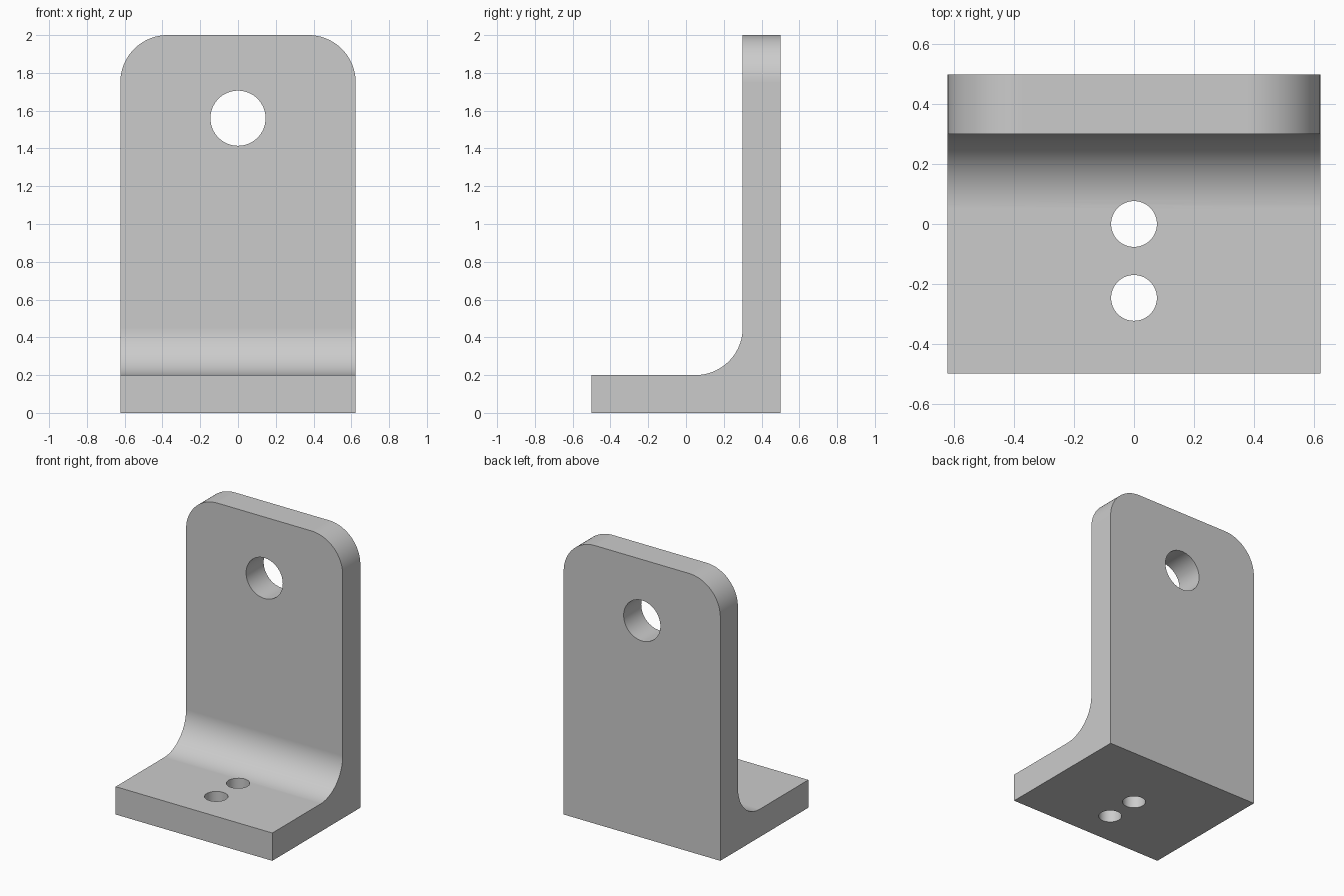
import bpy, bmesh
from math import sin, cos, pi, radians
from mathutils import Matrix, Vector

HALF_W, DEPTH, HEIGHT = 0.623, 0.5, 2.0   # half width, half depth, full height
THICK, RADIUS = 0.2, 0.25                 # plate thickness, fillet and corner radius
STEPS = 24

cube = bpy.data.objects.get("Cube")
if cube:
    bpy.data.objects.remove(cube, do_unlink=True)

grey = bpy.data.materials.new("plain grey")
grey.use_nodes = True
colour = (0.6, 0.6, 0.6, 1)
grey.diffuse_color = colour
grey.node_tree.nodes["Principled BSDF"].inputs["Base Color"].default_value = colour


def add_object(name, bm):
    mesh = bpy.data.meshes.new(name)
    bmesh.ops.recalc_face_normals(bm, faces=bm.faces)
    bm.to_mesh(mesh)
    bm.free()
    obj = bpy.data.objects.new(name, mesh)
    bpy.context.collection.objects.link(obj)
    return obj


def hole_cutter(name, centre, radius, turn=0):
    bm = bmesh.new()
    matrix = Matrix.Translation(centre) @ Matrix.Rotation(radians(turn), 4, 'X')
    bmesh.ops.create_cone(bm, cap_ends=True, segments=64, radius1=radius,
                          radius2=radius, depth=0.8, matrix=matrix)
    obj = add_object(name, bm)
    obj.hide_render = True
    return obj


# L-shaped side profile with a filleted inner corner, extruded across the width
inner = DEPTH - THICK
fillet = [(inner - RADIUS + RADIUS * sin(a), THICK + RADIUS - RADIUS * cos(a))
          for a in (pi / 2 * i / STEPS for i in range(STEPS + 1))]
profile = [(-DEPTH, 0), (-DEPTH, THICK), *fillet,
           (inner, HEIGHT), (DEPTH, HEIGHT), (DEPTH, 0)]
bm = bmesh.new()
side = bm.faces.new([bm.verts.new((-HALF_W, y, z)) for y, z in profile])
extruded = bmesh.ops.extrude_face_region(bm, geom=[side], use_keep_orig=True)
bmesh.ops.translate(bm, vec=(2 * HALF_W, 0, 0),
                    verts=[v for v in extruded["geom"] if isinstance(v, bmesh.types.BMVert)])

# Rounded top corners
corners = [e for e in bm.edges
           if all(v.co.z > HEIGHT - 0.01 for v in e.verts)
           and abs(e.verts[0].co.x - e.verts[1].co.x) < 0.01]
bmesh.ops.bevel(bm, geom=corners, offset=RADIUS, offset_type='OFFSET',
                segments=STEPS, profile=0.5, affect='EDGES')
bracket = add_object("angle_bracket", bm)
bracket.data.materials.append(grey)

# Drilled holes: one through the upright, two through the foot
cutters = [hole_cutter("upright_hole", Vector((0, 0.4, 1.56)), 0.146, 90),
           hole_cutter("foot_hole_back", Vector((0, 0, 0.2)), 0.0765),
           hole_cutter("foot_hole_front", Vector((0, -0.247, 0.2)), 0.0765)]
bpy.context.view_layer.objects.active = bracket
for cutter in cutters:
    mod = bracket.modifiers.new(cutter.name, 'BOOLEAN')
    mod.operation, mod.solver, mod.object = 'DIFFERENCE', 'EXACT', cutter
    bpy.ops.object.modifier_apply(modifier=mod.name)
    bpy.data.objects.remove(cutter, do_unlink=True)

# Smooth curves, crisp edges, flat plates
bpy.ops.object.select_all(action='DESELECT')
bracket.select_set(True)
bpy.ops.object.shade_smooth_by_angle(angle=radians(30))
weighted = bracket.modifiers.new("flat_plates", 'WEIGHTED_NORMAL')
weighted.keep_sharp = True
